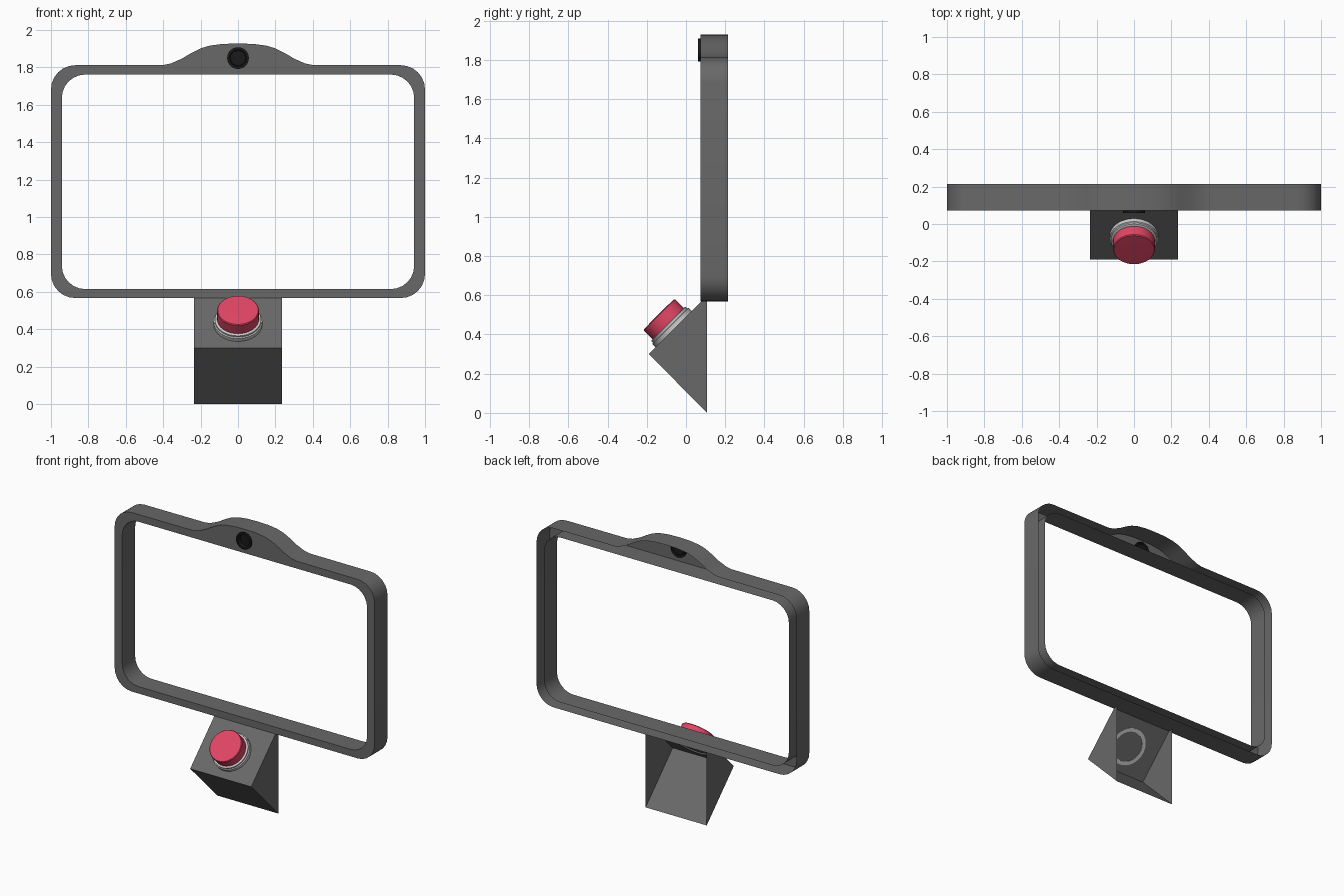
import bpy, bmesh, math
from mathutils import Matrix, Vector

if "Cube" in bpy.data.objects:
    bpy.data.objects.remove(bpy.data.objects["Cube"])


def material(name, rgb):
    m = bpy.data.materials.new(name)
    m.diffuse_color = (*rgb, 1)
    m.use_nodes = True
    m.node_tree.nodes["Principled BSDF"].inputs["Base Color"].default_value = m.diffuse_color
    return m


dark = material("dark_grey", (0.14, 0.14, 0.14))
black = material("black", (0.01, 0.01, 0.01))
red = material("red", (0.75, 0.06, 0.13))


def make_object(name, bm, mat=None, angle=35):
    mesh = bpy.data.meshes.new(name)
    bm.to_mesh(mesh)
    bm.free()
    ob = bpy.data.objects.new(name, mesh)
    bpy.context.collection.objects.link(ob)
    if mat:
        mesh.materials.append(mat)
    bpy.ops.object.select_all(action='DESELECT')
    ob.select_set(True)
    bpy.context.view_layer.objects.active = ob
    bpy.ops.object.shade_smooth_by_angle(angle=math.radians(angle))
    return ob


def rounded_rect(x, z0, z1, r, seg):
    # counter-clockwise from the lower right corner
    pts = []
    for k, (cx, cz) in enumerate([(x - r, z0 + r), (x - r, z1 - r), (r - x, z1 - r), (r - x, z0 + r)]):
        for i in range(seg + 1):
            a = math.radians(-90 + 90 * k + 90 * i / seg)
            pts.append((cx + r * math.cos(a), cz + r * math.sin(a)))
    return pts


def lathe(name, profile, matrix, mat=None, seg=32):
    # spin (radius, height) points around local z
    bm = bmesh.new()
    rings = []
    for r, h in profile:
        if r == 0:
            rings.append([bm.verts.new((0, 0, h))] * seg)
        else:
            rings.append([bm.verts.new((r * math.cos(2 * math.pi * i / seg),
                                        r * math.sin(2 * math.pi * i / seg), h)) for i in range(seg)])
    for a, b in zip(rings, rings[1:]):
        for i in range(seg):
            j = (i + 1) % seg
            bm.faces.new(list(dict.fromkeys((a[i], a[j], b[j], b[i]))))
    bm.transform(matrix)
    return make_object(name, bm, mat)


# Screen frame: open-backed channel with a raised bump at the top
FRONT, BACK = 0.073, 0.215
bump = [(0.40, 1.813), (0.36, 1.821), (0.30, 1.847), (0.25, 1.877), (0.20, 1.902),
        (0.15, 1.917), (0.08, 1.926), (0, 1.928)]
bump += [(-x, z) for x, z in bump[-2::-1]]
SEG = 6
outer = rounded_rect(1, 0.567, 1.812, 0.13, SEG)
top = 2 * (SEG + 1)
outer = outer[:top] + bump + outer[top:]
inner = rounded_rect(0.942, 0.615, 1.762, 0.125, SEG)
hole = [(0.056 * math.cos(t * math.pi / 16), 1.85 + 0.056 * math.sin(t * math.pi / 16)) for t in range(32)]

bm = bmesh.new()
loops = []
for pts in (outer, inner, hole):
    vs = [bm.verts.new((x, FRONT, z)) for x, z in pts]
    loops.append(vs)
    for a, b in zip(vs, vs[1:] + vs[:1]):
        bm.edges.new((a, b))
bmesh.ops.triangle_fill(bm, use_beauty=True, edges=bm.edges[:], normal=Vector((0, -1, 0)))
for vs in loops[:2]:
    back = [bm.verts.new((v.co.x, BACK, v.co.z)) for v in vs]
    for i in range(len(vs)):
        j = (i + 1) % len(vs)
        bm.faces.new((vs[i], vs[j], back[j], back[i]))
bmesh.ops.recalc_face_normals(bm, faces=bm.faces[:])
front_face = next(f for f in bm.faces if abs(f.normal.y) > 0.9)
if front_face.normal.y > 0:
    bmesh.ops.reverse_faces(bm, faces=bm.faces[:])
make_object("screen_frame", bm, dark)

# Camera lens in the bump: rim tube with a recessed black disc
face_front = Matrix.Translation((0, FRONT, 1.85)) @ Matrix.Rotation(math.radians(90), 4, 'X')
lathe("lens_rim", [(0.058, -0.012), (0.058, 0.013), (0.044, 0.013), (0.041, -0.012)], face_front, black)
lathe("lens_glass", [(0.041, -0.012), (0, -0.012)], face_front, black)

# Button housing: wedge shell with an open back
W = 0.235
bm = bmesh.new()
right, left = [[bm.verts.new((s * W, y, z)) for y, z in [(0.108, 0), (-0.19, 0.30), (0.108, 0.598)]]
               for s in (1, -1)]
bm.faces.new(right[::-1])
bm.faces.new(left)
for i in (0, 1):
    bm.faces.new((right[i], right[i + 1], left[i + 1], left[i]))
bmesh.ops.recalc_face_normals(bm, faces=bm.faces[:])
bm.faces.ensure_lookup_table()
if bm.faces[0].normal.x < 0:
    bmesh.ops.reverse_faces(bm, faces=bm.faces[:])
make_object("button_housing", bm, dark)

# Button and its collar, set square to the sloping face
slope = Matrix.Translation((0, -0.063, 0.427)) @ Matrix.Rotation(math.radians(45), 4, 'X')
lathe("button_collar", [(0.105, -0.004), (0.130, -0.004), (0.130, 0.022), (0.124, 0.026),
                        (0.124, 0.036), (0.118, 0.040), (0.105, 0.040), (0.105, -0.004)], slope)
lathe("button", [(0.112, 0.015), (0.112, 0.102), (0.108, 0.107), (0, 0.108)], slope, red)
